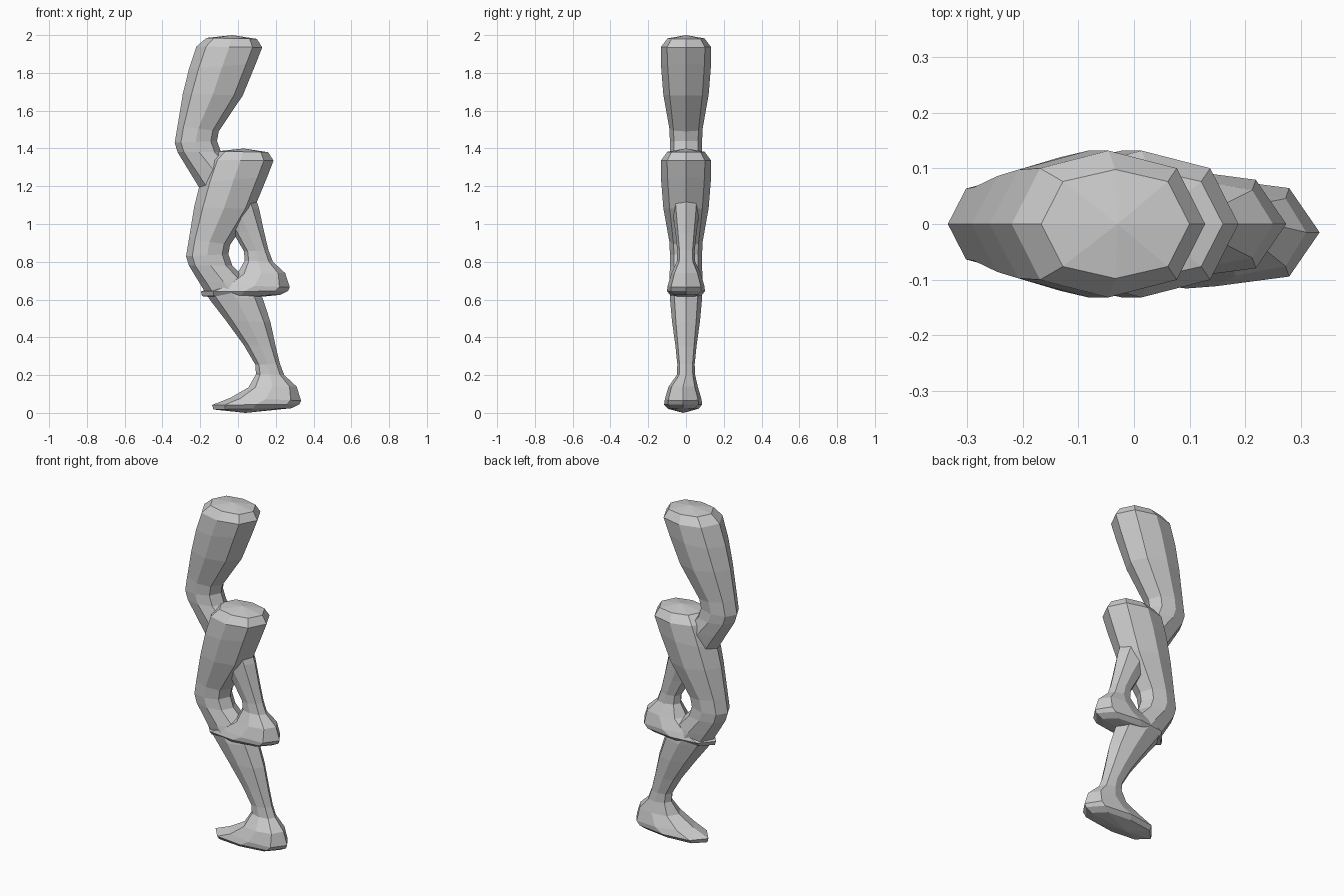
import bpy, bmesh, math

# Leg rings from thigh to sole: front x, z, back x, z, half width, side bulge at the corners
RINGS = [
    (-0.107, 1.385, 0.16, 1.38, 0.098, 0.78),
    (-0.16, 1.34, 0.188, 1.335, 0.132, 0.76),
    (-0.20, 1.22, 0.155, 1.25, 0.132, 0.74),
    (-0.232, 1.09, 0.085, 1.08, 0.120, 0.72),
    (-0.26, 0.92, -0.042, 0.89, 0.088, 0.75),
    (-0.275, 0.83, -0.051, 0.84, 0.085, 0.75),
    (-0.26, 0.78, -0.03, 0.78, 0.085, 0.75),
    (-0.205, 0.69, 0.05, 0.70, 0.088, 0.72),
    (-0.15, 0.60, 0.13, 0.61, 0.085, 0.72),
    (-0.065, 0.49, 0.172, 0.48, 0.074, 0.72),
    (0.03, 0.36, 0.20, 0.35, 0.056, 0.75),
    (0.092, 0.255, 0.222, 0.26, 0.046, 0.75),
    (0.095, 0.205, 0.245, 0.20, 0.048, 0.75),
    (0.055, 0.135, 0.31, 0.14, 0.078, 0.78),
    (-0.04, 0.08, 0.334, 0.065, 0.097, 0.82),
    (-0.137, 0.042, 0.325, 0.045, 0.101, 0.80),
    (-0.13, 0.018, 0.285, 0.025, 0.080, 0.78),
]


def make_leg(name, dx, dz, foot_shift):
    bm = bmesh.new()
    loops = []
    for i, (fx, fz, bx, bz, hw, bulge) in enumerate(RINGS):
        cx, cz = (fx + bx) / 2, (fz + bz) / 2
        shift = foot_shift if i > 12 else 0
        loop = []
        for k in range(8):
            a = k * math.pi / 4
            c, s = math.cos(a), math.sin(a)
            y = s * hw * (bulge / 0.7071 if k % 2 else 1)
            loop.append(bm.verts.new((cx + c * (bx - fx) / 2 + dx, y + shift,
                                      cz + c * (bz - fz) / 2 + dz)))
        loops.append(loop)
    for a, b in zip(loops, loops[1:]):
        for k in range(8):
            n = (k + 1) % 8
            bm.faces.new((a[k], a[n], b[n], b[k]))
    # slightly domed hip and sole
    for loop, x, y, z in ((loops[0], 0.03, 0, 1.4), (loops[-1], 0.04, foot_shift, 0.0)):
        tip = bm.verts.new((x + dx, y, z + dz))
        for k in range(8):
            bm.faces.new((loop[k], loop[(k + 1) % 8], tip))
    bmesh.ops.recalc_face_normals(bm, faces=bm.faces)
    mesh = bpy.data.meshes.new(name)
    bm.to_mesh(mesh)
    bm.free()
    bpy.context.collection.objects.link(bpy.data.objects.new(name, mesh))


# Two matching legs, one raised and passing through the other
make_leg("lower_leg", 0, 0, -0.015)
make_leg("upper_leg", -0.06, 0.6, 0.0)
